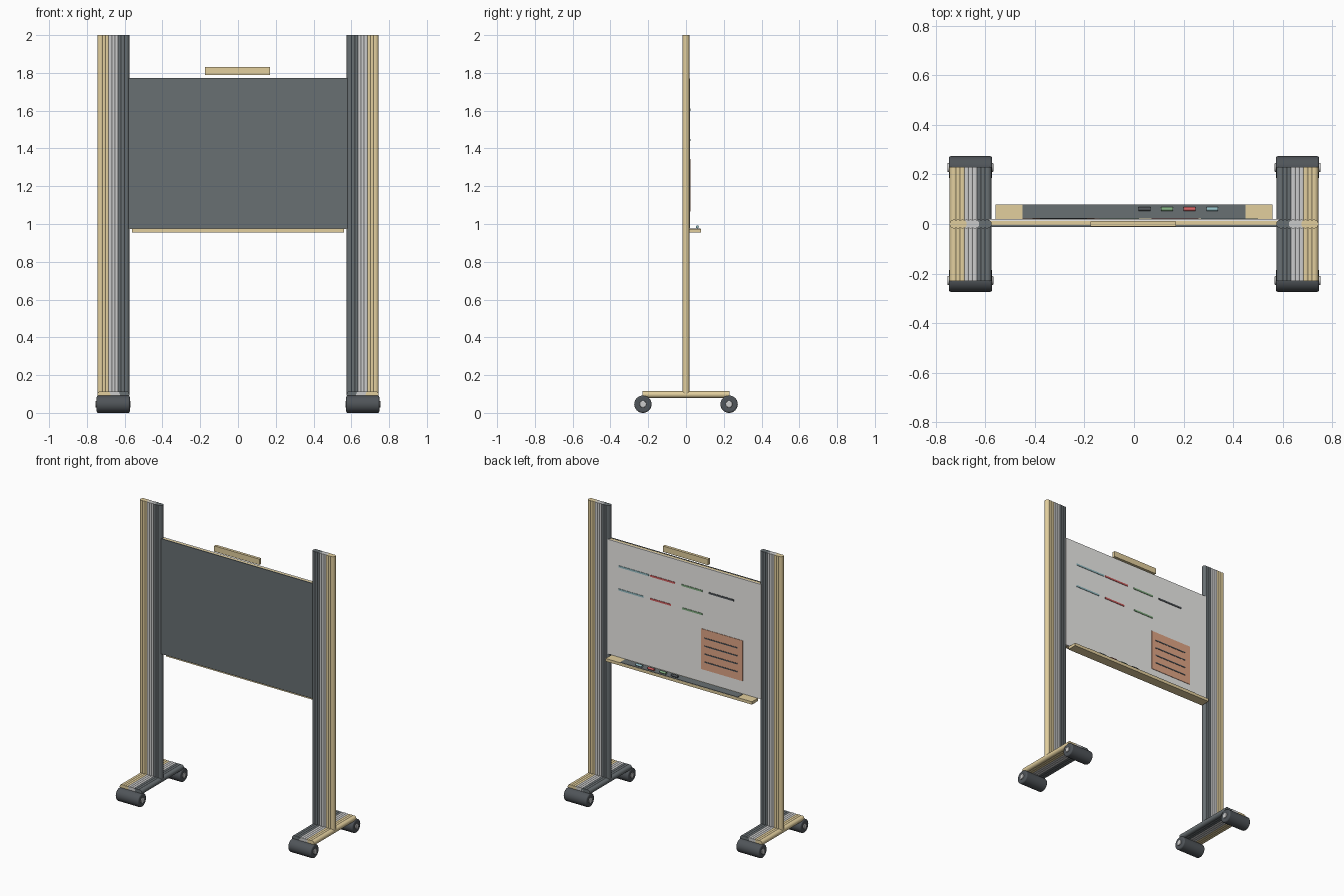
import bpy, math
from mathutils import Vector

if "Cube" in bpy.data.objects:
    bpy.data.objects.remove(bpy.data.objects["Cube"])


def mat(name, r, g, b):
    m = bpy.data.materials.new(name)
    m.diffuse_color = (r, g, b, 1)
    m.use_nodes = True
    m.node_tree.nodes["Principled BSDF"].inputs["Base Color"].default_value = m.diffuse_color
    return m


GOLD = mat("gold", 0.76, 0.62, 0.34)
SILVER = mat("silver", 0.62, 0.62, 0.64)
DARK = mat("dark", 0.14, 0.16, 0.17)
RUBBER = mat("rubber", 0.08, 0.09, 0.10)
WHITE = mat("white", 0.85, 0.84, 0.82)
PAPER = mat("paper", 0.75, 0.38, 0.24)
BLUE = mat("blue", 0.30, 0.52, 0.56)
RED = mat("red", 0.65, 0.12, 0.12)
GREEN = mat("green", 0.22, 0.42, 0.22)


def box(name, x, y, z, m, bevel=0):
    """Box from (min, max) pairs on each axis."""
    bpy.ops.mesh.primitive_cube_add(
        size=1, location=[(a + b) / 2 for a, b in (x, y, z)])
    o = bpy.context.object
    o.name = name
    o.scale = [b - a for a, b in (x, y, z)]
    bpy.ops.object.transform_apply(location=False, rotation=False, scale=True)
    o.data.materials.append(m)
    if bevel:
        mod = o.modifiers.new("bevel", 'BEVEL')
        mod.width, mod.segments = bevel, 2
    return o


def tube(name, a, b, r, m, sides=16, bevel=0):
    """Smooth cylinder between two points."""
    a, b = Vector(a), Vector(b)
    d = b - a
    bpy.ops.mesh.primitive_cylinder_add(
        vertices=sides, radius=r, depth=d.length, location=(a + b) / 2,
        rotation=d.to_track_quat('Z', 'Y').to_euler())
    o = bpy.context.object
    o.name = name
    o.data.materials.append(m)
    bpy.ops.object.shade_smooth_by_angle(angle=math.radians(40))
    if bevel:
        mod = o.modifiers.new("bevel", 'BEVEL')
        mod.width, mod.segments = bevel, 3
        mod.limit_method = 'ANGLE'
    return o


# Posts and feet: rows of overlapping tubes, gold outside to dark inside
COUNT, R = 9, 0.018
for s, side in ((-1, "left"), (1, "right")):
    for i in range(COUNT):
        x = s * (0.727 - i * 0.134 / (COUNT - 1))
        m = (GOLD, SILVER, DARK)[i // 3]
        tube(f"{side}_post_{i}", (x, 0, 0.097), (x, 0, 2.0), R, m)
        tube(f"{side}_foot_{i}", (x, -0.23, 0.097), (x, 0.23, 0.097), R, m)
    # Casters with hubs
    for y, end in ((-0.228, "front"), (0.228, "back")):
        tube(f"{side}_{end}_caster", (s * 0.573, y, 0.046),
             (s * 0.748, y, 0.046), 0.046, RUBBER, 32, 0.008)
        tube(f"{side}_{end}_hub", (s * 0.568, y, 0.046),
             (s * 0.754, y, 0.046), 0.018, SILVER, 16, 0.003)

# Board: dark panel at the front, gold core, white writing surface at the back
box("front_panel", (-0.585, 0.585), (-0.012, -0.005), (0.975, 1.772), DARK)
box("board_core", (-0.583, 0.583), (-0.005, 0.012), (0.973, 1.77), GOLD)
box("writing_surface", (-0.588, 0.588), (0.012, 0.02), (0.977, 1.77), WHITE)
box("header_bar", (-0.175, 0.17), (-0.01, 0.01), (1.79, 1.83), GOLD)

# Pen tray with dark inlay
box("pen_tray", (-0.56, 0.56), (0.012, 0.079), (0.954, 0.974), GOLD)
box("tray_inlay", (-0.45, 0.45), (0.022, 0.078), (0.972, 0.977), DARK)
for x, m in ((0.043, RUBBER), (0.133, GREEN), (0.224, RED), (0.316, BLUE)):
    tube("marker", (x - 0.024, 0.06, 0.985), (x + 0.024, 0.06, 0.985),
         0.008, m, 12)

# Drawn strokes on the writing surface
for z, strokes in (
        (1.605, ((0.27, 0.50, BLUE), (0.07, 0.26, RED),
                 (-0.14, 0.02, GREEN), (-0.38, -0.19, RUBBER))),
        (1.445, ((0.31, 0.50, BLUE), (0.10, 0.26, RED),
                 (-0.14, 0.015, GREEN)))):
    for x0, x1, m in strokes:
        box("stroke", (x0, x1), (0.018, 0.023), (z - 0.006, z + 0.006), m)

# Note sheet with ruled lines
box("note_sheet", (-0.45, -0.13), (0.018, 0.023), (1.065, 1.345), PAPER)
for i in range(4):
    z = 1.285 - i * 0.055
    box("note_line", (-0.41, -0.16), (0.021, 0.025), (z - 0.004, z + 0.004),
        RUBBER)
